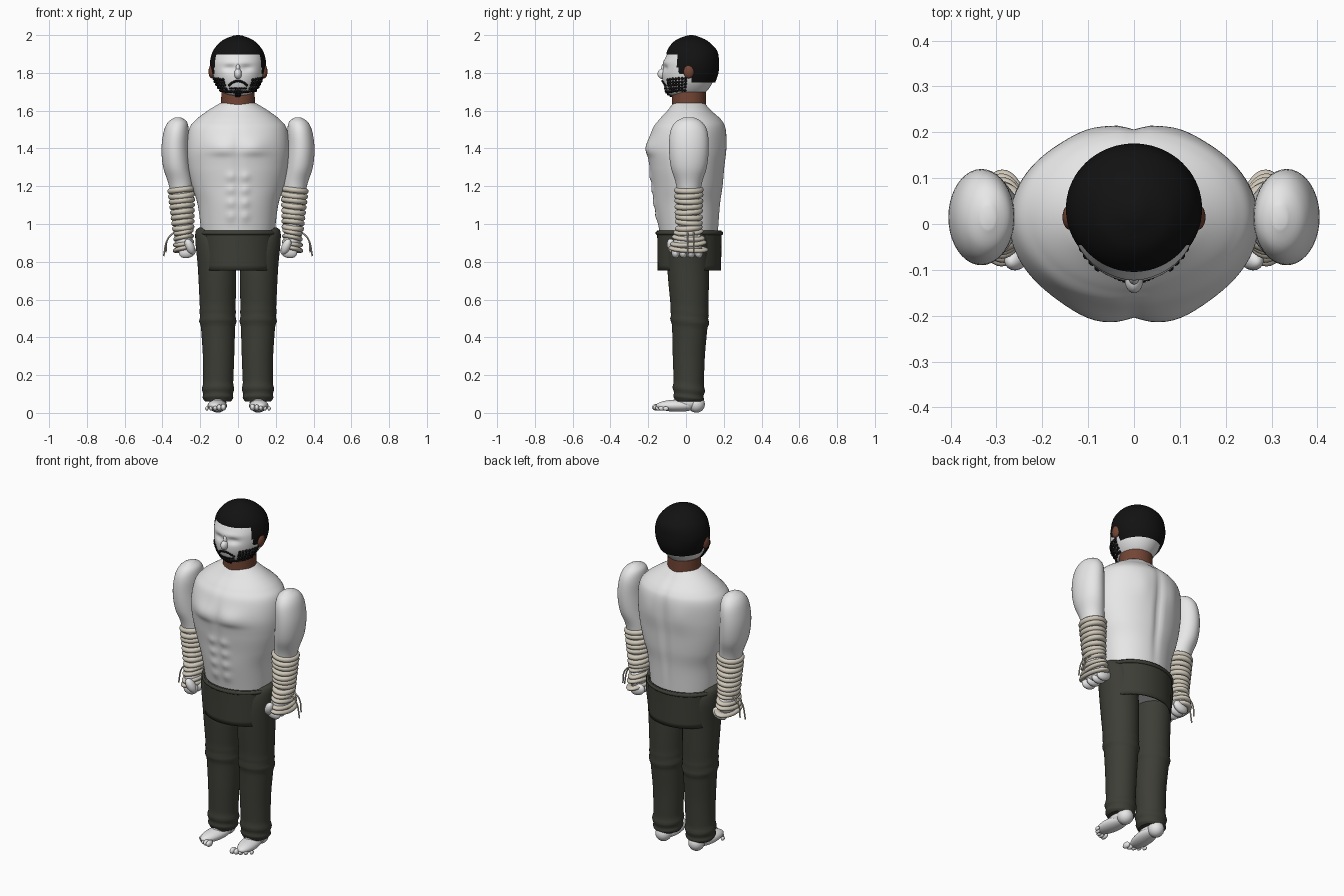
import bpy, bmesh, math, random
from math import sin, cos, pi, exp
from mathutils import Vector, Matrix

random.seed(4)
if "Cube" in bpy.data.objects:
    bpy.data.objects.remove(bpy.data.objects["Cube"])


def material(name, color):
    mat = bpy.data.materials.new(name)
    mat.use_nodes = True
    mat.diffuse_color = (*color, 1)
    mat.node_tree.nodes["Principled BSDF"].inputs["Base Color"].default_value = (*color, 1)
    return mat


pale = material("pale skin", (0.8, 0.8, 0.8))
brown = material("brown skin", (0.17, 0.06, 0.035))
black = material("black hair", (0.006, 0.006, 0.006))
olive = material("dark olive cloth", (0.048, 0.048, 0.038))
linen = material("linen wrap", (0.62, 0.57, 0.48))


def finish(obj, name, mat, angle=60):
    obj.name = name
    obj.data.materials.append(mat)
    bpy.ops.object.select_all(action='DESELECT')
    obj.select_set(True)
    bpy.context.view_layer.objects.active = obj
    bpy.ops.object.shade_smooth_by_angle(angle=math.radians(angle))
    return obj


def from_bmesh(bm, name, mat):
    bmesh.ops.recalc_face_normals(bm, faces=bm.faces[:])
    mesh = bpy.data.meshes.new(name)
    bm.to_mesh(mesh)
    bm.free()
    obj = bpy.data.objects.new(name, mesh)
    bpy.context.collection.objects.link(obj)
    return finish(obj, name, mat)


def smooth_rows(rows, steps):
    """Catmull-Rom interpolation between cross-section rows."""
    out = []
    for i in range(len(rows) - 1):
        quad = [rows[max(i - 1, 0)], rows[i], rows[i + 1], rows[min(i + 2, len(rows) - 1)]]
        for k in range(steps):
            t = k / steps
            out.append([b + t / 2 * (c - a + t * (2*a - 5*b + 4*c - d + t * (3*(b - c) + d - a)))
                        for a, b, c, d in zip(*quad)])
    return out + [list(rows[-1])]


def loft(name, rows, mat, steps=5, sides=40, cap=True, warp=None, drop=None):
    """Skin of elliptical sections; each row is z, centre x, centre y, radius x, radius y."""
    bm = bmesh.new()
    rings = []
    for z, cx, cy, rx, ry in smooth_rows(rows, steps):
        ring = []
        for k in range(sides):
            a = 2 * pi * k / sides
            p = Vector((cx + rx * cos(a), cy + ry * sin(a), z))
            ring.append(bm.verts.new(warp(p, Vector((cx, cy, z))) if warp else p))
        rings.append(ring)
    for low, high in zip(rings, rings[1:]):
        for k in range(sides):
            n = (k + 1) % sides
            bm.faces.new((low[k], low[n], high[n], high[k]))
    if cap:
        bm.faces.new(rings[0])
        bm.faces.new(rings[-1])
    if drop:
        gone = [f for f in bm.faces if drop(f.calc_center_median())]
        bmesh.ops.delete(bm, geom=gone, context='FACES')
    return from_bmesh(bm, name, mat)


def ball(name, loc, radii, mat, rot=(0, 0, 0)):
    bpy.ops.mesh.primitive_uv_sphere_add(segments=24, ring_count=14, location=loc, rotation=rot)
    obj = bpy.context.object
    obj.scale = radii
    return finish(obj, name, mat)


def ring(name, loc, rx, ry, thick, mat, tilt=(0, 0, 0)):
    bpy.ops.mesh.primitive_torus_add(major_segments=36, minor_segments=10, major_radius=1,
                                     minor_radius=thick / rx, location=loc, rotation=tilt)
    obj = bpy.context.object
    obj.scale = (rx, ry, rx)
    return finish(obj, name, mat)


def bump(d, width):
    return exp(-(d / width) ** 2)


# Torso with chest, stomach muscles and spine groove
def muscles(p, c):
    x, z = abs(p.x), p.z
    if p.y < c.y:
        chest = bump(x - 0.085, 0.075) * bump(z - 1.405, 0.05) * (1 if z > 1.38 else bump(z - 1.38, 0.025))
        belly = sum(bump(z - 1.04 - 0.07 * k, 0.024) for k in range(4)) * bump(x - 0.038, 0.022)
        p.y -= 0.016 * chest + 0.009 * belly - 0.006 * bump(x, 0.02) * bump(z - 1.3, 0.25)
    else:
        p.y -= 0.014 * bump(x, 0.02) * bump(z - 1.3, 0.25)
        p.y += 0.006 * bump(x - 0.1, 0.05) * bump(z - 1.42, 0.08)
    return p


loft("torso", [(0.8, 0, 0.02, 0.17, 0.14), (0.95, 0, 0.015, 0.193, 0.155),
               (1.1, 0, 0.007, 0.213, 0.175), (1.2, 0, 0.008, 0.243, 0.188),
               (1.3, 0, 0.005, 0.265, 0.2), (1.4, 0, 0.005, 0.272, 0.21),
               (1.5, 0, 0.016, 0.26, 0.196), (1.55, 0, 0.022, 0.225, 0.168),
               (1.6, 0, 0.018, 0.16, 0.118), (1.64, 0, 0.015, 0.095, 0.085)],
     pale, steps=10, sides=96, warp=muscles)

# Neck
loft("neck", [(1.62, 0, 0.015, 0.09, 0.09), (1.7, 0, 0.015, 0.088, 0.09)], brown, steps=2)

# Head with eye hollows
HEAD = [(1.675, 0, -0.01, 0.03, 0.05), (1.69, 0, 0, 0.075, 0.095), (1.74, 0, 0.008, 0.115, 0.128),
        (1.8, 0, 0.013, 0.134, 0.139), (1.87, 0, 0.022, 0.137, 0.135),
        (1.93, 0, 0.03, 0.115, 0.11), (1.975, 0, 0.03, 0.06, 0.06)]


def sockets(p, c):
    if p.y < 0:
        p.y += 0.014 * bump(abs(p.x) - 0.045, 0.03) * bump(p.z - 1.825, 0.016)
        p.y -= 0.005 * bump(p.x, 0.09) * bump(p.z - 1.855, 0.014)
    return p


loft("head", HEAD, pale, steps=8, sides=64, warp=sockets)
ball("nose", (0, -0.122, 1.795), (0.02, 0.029, 0.028), pale)
ball("nose_bridge", (0, -0.115, 1.82), (0.012, 0.017, 0.03), pale)

# Cropped hair shell, open around the face and ears
loft("hair", [(1.75, 0, 0.03, 0.12, 0.125), (1.8, 0, 0.03, 0.142, 0.142), (1.86, 0, 0.034, 0.148, 0.141),
              (1.92, 0, 0.032, 0.13, 0.131), (1.97, 0, 0.027, 0.085, 0.086),
              (1.995, 0, 0.027, 0.03, 0.03), (2, 0, 0.027, 0.004, 0.004)], black, steps=8, sides=72,
     drop=lambda c: (c.y < -0.045 and c.z < 1.897) or (c.z < 1.79 and c.y < 0.03))

# Beard of small curls along the jaw, lips and chin
samples = smooth_rows(HEAD, 12)
beard = bmesh.new()


def curl(angle, z, radius=0.0085):
    _, cx, cy, rx, ry = min(samples, key=lambda r: abs(r[0] - z))
    spot = Vector((cx + rx * sin(angle), cy - ry * cos(angle), z))
    bmesh.ops.create_icosphere(beard, subdivisions=2, radius=radius, matrix=Matrix.Translation(spot))


for col in range(-11, 12):
    side = abs(col) / 11
    for row in range(5):
        if abs(col) > 4 or row == 0:
            curl(col * 0.135, 1.697 + 0.012 * side + row * 0.0155 + random.uniform(-0.002, 0.002))
for col in range(-5, 6):
    curl(col * 0.085, 1.757 - 0.0009 * col * col, 0.007)
    curl(col * 0.085, 1.717, 0.006)
for z in (1.68, 1.688, 1.704):
    for col in (-1, 0, 1):
        curl(col * 0.13, z)
from_bmesh(beard, "beard", black)

# Trouser seat: open band with a raised rim
seat = loft("trouser_seat", [(0.755, 0, 0.018, 0.198, 0.168), (0.86, 0, 0.018, 0.2, 0.169),
                             (0.965, 0, 0.018, 0.202, 0.171)], olive, steps=3, sides=64, cap=False)
shell = seat.modifiers.new("thickness", 'SOLIDIFY')
shell.thickness = 0.008
ring("waistband", (0, 0.018, 0.952), 0.203, 0.171, 0.01, olive)


def folds(p, c):
    slant = p.z + 0.12 * (p.y - c.y)
    swell = (0.09 * bump(slant - 0.485, 0.016) + 0.04 * bump(slant - 0.53, 0.014)
             + 0.1 * bump(slant - 0.125, 0.018) + 0.08 * bump(slant - 0.08, 0.012))
    return c + (p - c) * (1 + swell)


for side, s in (("left", 1), ("right", -1)):
    # Ear
    ball(side + "_ear", (s * 0.139, 0.015, 1.807), (0.017, 0.028, 0.036), brown)

    # Trouser leg
    loft(side + "_trouser_leg",
         [(0.06, s * 0.106, 0.015, 0.068, 0.07), (0.1, s * 0.106, 0.015, 0.077, 0.077),
          (0.3, s * 0.103, 0.015, 0.083, 0.085), (0.5, s * 0.107, 0.02, 0.092, 0.096),
          (0.76, s * 0.112, 0.012, 0.1, 0.11), (0.9, s * 0.135, 0.015, 0.09, 0.105),
          (0.965, s * 0.155, 0.015, 0.068, 0.075), (0.985, s * 0.165, 0.015, 0.03, 0.03)],
         olive, steps=14, warp=folds)

    # Bare foot and toes
    turn = (0, 0, s * 0.12)
    ball(side + "_foot", (s * 0.11, -0.045, 0.038), (0.05, 0.115, 0.032), pale, turn)
    ball(side + "_instep", (s * 0.107, 0.005, 0.055), (0.045, 0.075, 0.042), pale)
    ball(side + "_heel", (s * 0.107, 0.055, 0.046), (0.044, 0.045, 0.045), pale)
    for k in range(5):
        size = 0.018 - 0.0018 * k
        ball(f"{side}_toe_{k + 1}", (s * (0.077 + 0.022 * k), -0.155 + 0.003 * k * k, size + 0.012),
             (size * 0.8, size * 1.4, size), pale)

    # Arm
    loft(side + "_arm",
         [(0.93, s * 0.29, 0.015, 0.045, 0.055), (1.05, s * 0.292, 0.015, 0.048, 0.055),
          (1.2, s * 0.303, 0.015, 0.062, 0.066), (1.3, s * 0.325, 0.015, 0.071, 0.095),
          (1.4, s * 0.333, 0.015, 0.072, 0.105), (1.49, s * 0.327, 0.015, 0.066, 0.098),
          (1.54, s * 0.32, 0.015, 0.05, 0.07), (1.565, s * 0.318, 0.015, 0.015, 0.025)], pale)

    # Fist
    ball(side + "_palm", (s * 0.285, 0.012, 0.905), (0.046, 0.078, 0.068), pale)
    for k in range(4):
        ball(f"{side}_finger_{k + 1}", (s * 0.268, -0.055 + 0.041 * k, 0.853),
             (0.046, 0.023, 0.033), pale, (0, s * 0.3, 0))
    ball(side + "_thumb", (s * 0.255, -0.073, 0.88), (0.024, 0.026, 0.045), pale, (0.3, s * 0.4, 0))

    # Linen wraps on forearm and hand
    for k in range(8):
        t = k / 7
        ring(f"{side}_forearm_wrap_{k + 1}", (s * (0.29 + 0.01 * t), 0.015, 0.98 + 0.2 * t),
             0.045 + 0.015 * t, 0.055 + 0.008 * t, 0.015, linen,
             (random.uniform(-0.08, 0.08), s * 0.12, 0))
    for k in range(4):
        ring(f"{side}_hand_wrap_{k + 1}", (s * 0.288, 0.013, 0.868 + 0.03 * k),
             0.046 - 0.001 * k, 0.084 - 0.007 * k, 0.012, linen, (0.1 * (k % 2) - 0.05, s * 0.2, 0))

    # Loose wrap ends
    for k in range(2):
        y = 0.01 + 0.032 * k
        curve = bpy.data.curves.new("strand", 'CURVE')
        curve.dimensions = '3D'
        curve.bevel_depth = 0.004
        curve.bevel_resolution = 2
        line = curve.splines.new('BEZIER')
        path = [(0.335, 0.96), (0.372, 0.92), (0.394 - 0.012 * k, 0.83 + 0.02 * k)]
        line.bezier_points.add(len(path) - 1)
        for point, (x, z) in zip(line.bezier_points, path):
            point.co = (s * x, y, z)
            point.handle_left_type = point.handle_right_type = 'AUTO'
        strand = bpy.data.objects.new(f"{side}_wrap_end_{k + 1}", curve)
        curve.materials.append(linen)
        bpy.context.collection.objects.link(strand)
